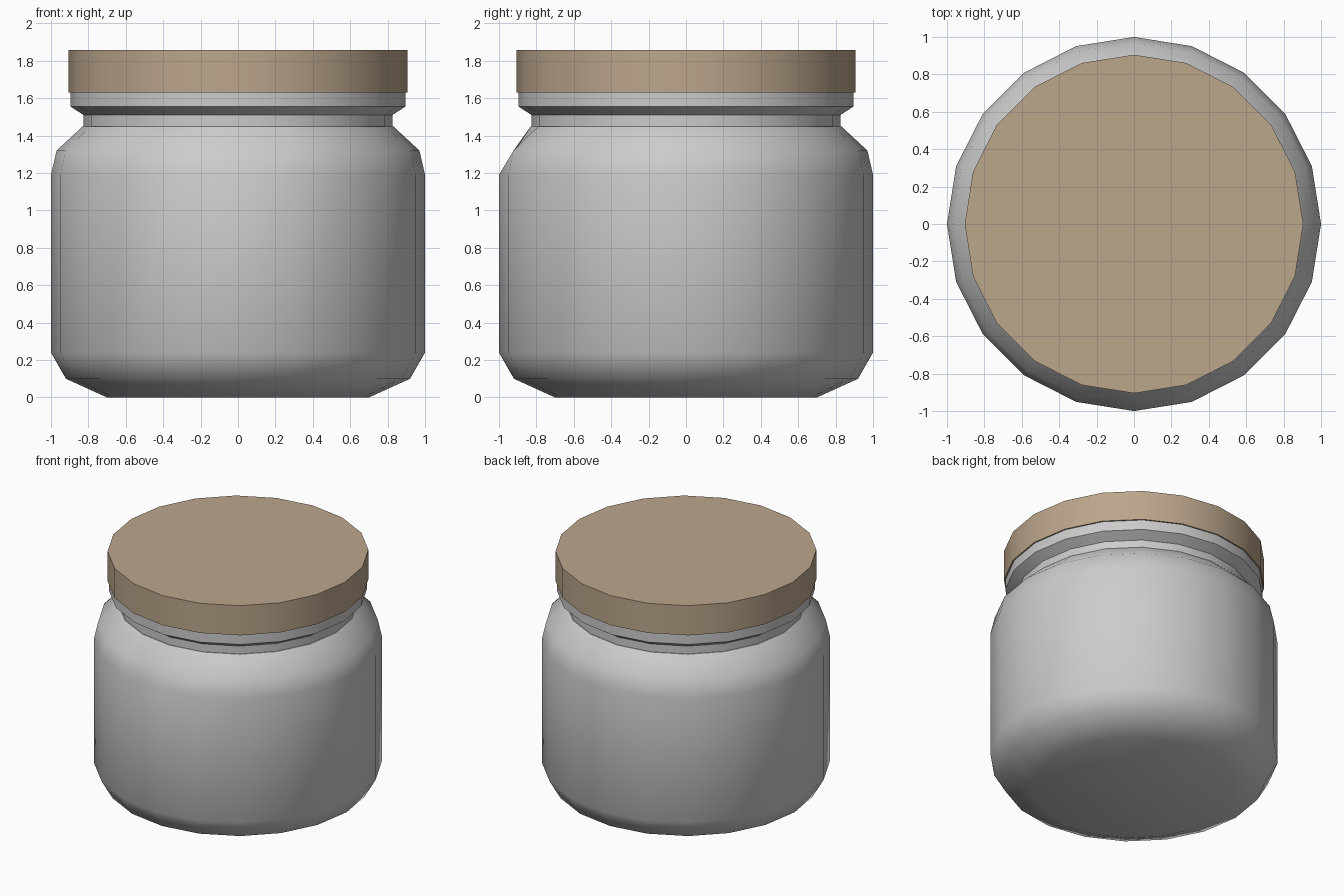
import bpy, bmesh, math
from mathutils import Vector

if "Cube" in bpy.data.objects:
    bpy.data.objects.remove(bpy.data.objects["Cube"])

SIDES = 20


def lathe(name, profile, cap_bottom=False, cap_top=False):
    """Revolve (radius, height) points into a low-sided solid."""
    bm = bmesh.new()
    rings = []
    for r, z in profile:
        rings.append([bm.verts.new((r * math.cos(math.tau * i / SIDES),
                                    r * math.sin(math.tau * i / SIDES), z))
                      for i in range(SIDES)])
    for low, high in zip(rings, rings[1:]):
        for i in range(SIDES):
            j = (i + 1) % SIDES
            bm.faces.new((low[i], low[j], high[j], high[i]))
    if cap_bottom:
        bm.faces.new(rings[0][::-1])
    if cap_top:
        bm.faces.new(rings[-1])
    # flattened shoulder point at the centre of the front
    if name == "jar_body":
        for v in bm.verts:
            if abs(v.co.z - 1.32) < 0.001 and v.co.y < -0.96:
                v.co.y = -0.915
    mesh = bpy.data.meshes.new(name)
    bm.to_mesh(mesh)
    bm.free()
    obj = bpy.data.objects.new(name, mesh)
    bpy.context.collection.objects.link(obj)
    bpy.ops.object.select_all(action='DESELECT')
    obj.select_set(True)
    bpy.context.view_layer.objects.active = obj
    bpy.ops.object.shade_smooth_by_angle(angle=math.radians(40))
    return obj


# Jar: rounded base, straight wall, shoulder, neck and collar
lathe("jar_body", [(0.70, 0), (0.92, 0.10), (1.0, 0.24), (1.0, 1.19),
                   (0.97, 1.32), (0.83, 1.45), (0.825, 1.45), (0.825, 1.51),
                   (0.895, 1.555), (0.895, 1.63)], cap_bottom=True)

# Flat lid
lid = lathe("lid", [(0.905, 1.63), (0.905, 1.857)], cap_bottom=True, cap_top=True)
mat = bpy.data.materials.new("lid_tan")
mat.diffuse_color = (0.50, 0.38, 0.26, 1)
mat.use_nodes = True
mat.node_tree.nodes["Principled BSDF"].inputs["Base Color"].default_value = mat.diffuse_color
lid.data.materials.append(mat)
